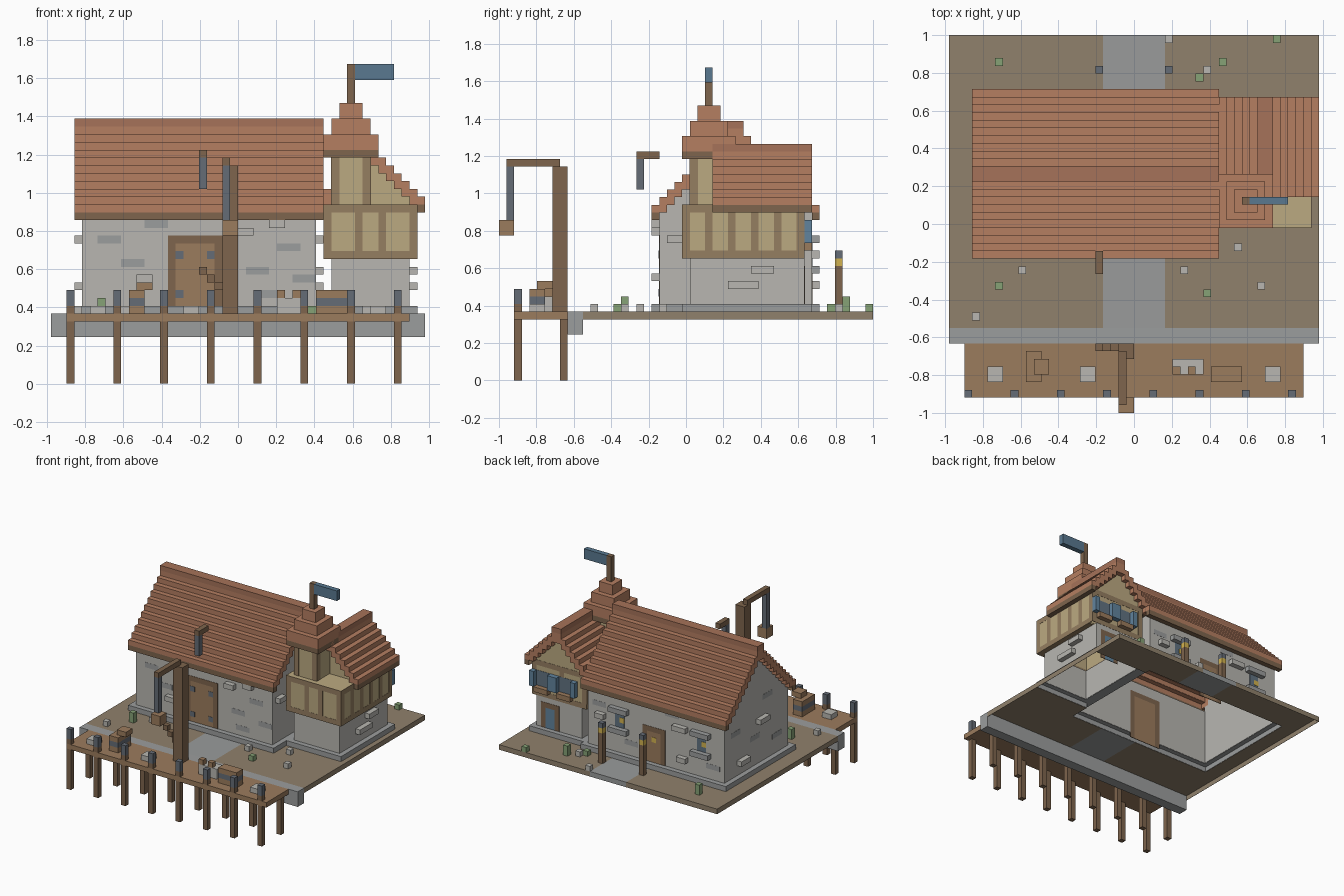
import bpy, bmesh
from mathutils import Vector

if "Cube" in bpy.data.objects:
    bpy.data.objects.remove(bpy.data.objects["Cube"])

U = 2 / 49                      # one block; all coordinates below are in blocks
T = .05                         # thickness of thin shells
MATS = {}
COL = dict(stone=(.48, .47, .44), dark_stone=(.33, .34, .34), wood=(.21, .13, .075),
           plank=(.33, .20, .11), plaster=(.50, .40, .22), tile=(.46, .21, .12),
           ridge=(.38, .17, .10), earth=(.28, .22, .15), path=(.32, .33, .33),
           iron=(.13, .15, .18), blue=(.12, .23, .34), flag=(.10, .19, .28),
           grass=(.24, .36, .18), glow=(.65, .45, .08), glass=(.12, .17, .22),
           timber=(.30, .21, .12))


def boxes(name, col, *items):
    """One object made of boxes given as (x0, x1, y0, y1, z0, z1) in blocks."""
    bm = bmesh.new()
    for x0, x1, y0, y1, z0, z1 in items:
        for v in bmesh.ops.create_cube(bm, size=1)['verts']:
            v.co = Vector((((x0 + x1) / 2 + v.co.x * (x1 - x0) - 24) * U,
                           ((y0 + y1) / 2 + v.co.y * (y1 - y0) - 24.5) * U,
                           ((z0 + z1) / 2 + v.co.z * (z1 - z0)) * U))
    me = bpy.data.meshes.new(name)
    bm.to_mesh(me)
    bm.free()
    if col not in MATS:
        MATS[col] = bpy.data.materials.new(col)
        MATS[col].diffuse_color = (*COL[col], 1)
    me.materials.append(MATS[col])
    ob = bpy.data.objects.new(name, me)
    bpy.context.collection.objects.link(ob)
    return ob


def ring(x0, x1, y0, y1, z0, z1, t=T):
    """Four walls round a hollow rectangle."""
    return [(x0, x1, y0, y0 + t, z0, z1), (x0, x1, y1 - t, y1, z0, z1),
            (x0, x0 + t, y0 + t, y1 - t, z0, z1), (x1 - t, x1, y0 + t, y1 - t, z0, z1)]


def stepped_roof(a0, a1, b0, b1, z, n):
    """Stepped roof shell: ridge along a, eaves at b0 and b1; boxes as (a, a, b, b, z, z)."""
    out = []
    for k in range(n):
        top = z + 2 + k
        for b, riser in ((b0 + k, b0 + k), (b1 - 1 - k, b1 - k - T)):
            out += [(a0, a1, b, b + 1, top - T, top), (a0, a1, riser, riser + T, top - 1, top)]
            out += [(a, a + 1, b, b + 1, top - 2 + (k == 0), top - T) for a in (a0, a1 - 1)]
    return out


def eaves(a0, a1, b0, b1, z):
    """Hollow fascia and soffit under both eaves of a stepped roof."""
    return [box for b, f in ((b0, b0), (b1 - 1, b1 - T))
            for box in ((a0, a1, f, f + T, z, z + 1), (a0, a1, b, b + 1, z, z + T),
                        (a0, a0 + T, b, b + 1, z, z + 1), (a1 - T, a1, b, b + 1, z, z + 1))]


def swap(items):
    """Turn boxes a quarter: the ridge axis becomes y."""
    return [(b0, b1, a0, a1, z0, z1) for a0, a1, b0, b1, z0, z1 in items]


# Ground skin, open under the hollow buildings, with a rim, path and sea wall
G = (9 - T, 9)
boxes("ground", "earth", (0, 20, 11, 20, *G), (28, 48, 11, 20, *G), (0, 20, 42, 49, *G),
      (28, 48, 42, 49, *G), (0, 3, 20, 42, *G), (47, 48, 20, 42, *G), (35, 47, 20, 24, *G),
      (35, 47, 41, 42, *G))
boxes("ground_rim", "earth", (0, T, 11, 49, 8, 9), (48 - T, 48, 11, 49, 8, 9),
      (0, 20, 49 - T, 49, 8, 9), (28, 48, 49 - T, 49, 8, 9))
boxes("path", "path", (20, 28, 11, 20, *G), (20, 28, 42, 49, *G), (20, 28, 49 - T, 49, 8, 9))
boxes("sea_wall", "dark_stone", (0, 48, 9, 11, 6, 9))

# Dock
post_x = range(2, 45, 6)
boxes("dock_deck", "plank", (2, 46, 2, 9, 8, 9))
boxes("dock_piles", "wood", *[(x, x + 1, y, y + 1, 0, 8) for x in post_x for y in (2, 8)])
boxes("mooring_posts", "wood", *[(x, x + 1, 2, 3, 9, 10) for x in post_x])
boxes("mooring_caps", "iron", *[(x, x + 1, 2, 3, 10, 12) for x in post_x])

# Cargo on the dock
boxes("stone_blocks", "stone", *[(x, x + 2, 4, 6, 9, 10) for x in (5, 17, 41)])
boxes("crates", "plank", (10, 12, 4, 8, 9, 10), (10, 12, 4, 8, 11, 12), (11, 13, 5, 7, 12, 13),
      (34, 38, 4, 6, 9, 10), (34, 38, 4, 6, 11, 12))
boxes("crate_bands", "iron", (10, 12, 4, 8, 10, 11), (34, 38, 4, 6, 10, 11))
boxes("fish_tray", "stone", (29, 33, 5, 7, 9, 11))
boxes("fish_tray_lids", "plank", (29, 30, 5, 6, 11, 12), (31, 32, 5, 6, 11, 12))

# Loading crane
boxes("crane_post", "wood", (22, 24, 7, 9, 9, 28))
boxes("crane_arm", "wood", (22, 23, 1, 8, 28, 29))
boxes("crane_brace", "wood", *[(21 - i, 22 - i, 8, 9, 12 + i, 13 + i) for i in range(3)])
boxes("crane_chain", "iron", (22, 23, 1, 2, 21, 28))
boxes("crane_bucket", "plank", (22, 24, 0, 2, 19, 21))

# Main house walls, plinth and gables
boxes("house_walls", "stone", *ring(4, 34, 21, 41, 10, 21))
boxes("house_plinth", "dark_stone", *ring(3, 35, 20, 42, 10 - T, 10, 1),
      *ring(3, 35, 20, 42, 9, 10)[:3], (35 - T, 35, 20, 24, 9, 10), (35 - T, 35, 41, 42, 9, 10))
boxes("house_gables", "stone", *[(x, x + T, 21 + k, 41 - k, 21 + k, 22 + k)
                                 for x in (4, 34 - T) for k in range(10)])

# Main roof, stepped courses on both slopes
boxes("house_roof", "tile", *stepped_roof(3, 35, 20, 42, 21, 11))
boxes("house_ridge", "ridge", (3, 35, 30, 32, 33, 34))
boxes("house_eaves", "wood", *eaves(3, 35, 20, 42, 21))
boxes("roof_hook_arm", "wood", (19, 20, 18, 21, 29, 30))
boxes("roof_hook", "iron", (19, 20, 18, 19, 25, 29))

# Front and back doors
E = .06
for side, x0, x1, y, top in (("front", 15, 22, 21, 19), ("back", 17, 22, 41, 17)):
    boxes(side + "_door_frame", "wood", (x0, x0 + 1, y - E, y + E, 9, top),
          (x1 - 1, x1, y - E, y + E, 9, top), (x0 + 1, x1 - 1, y - E, y + E, top - 1, top))
    boxes(side + "_door", "plank", (x0 + 1, x1 - 1, y - E, y + E, 9, top - 1))
boxes("front_door_studs", "iron", *[(x, x + 1, 21 - 2 * E, 21, z, z + 1)
                                    for x in (16, 20) for z in (11, 16)])
boxes("back_door_pane", "glow", (19, 20, 41, 41 + 2 * E, 14, 15))

# Back windows with stone sills and lintels
for n, x in enumerate((7, 25)):
    boxes(f"back_window_{n}", "glass", (x + 1, x + 3, 41 - E, 41 + E, 15, 18))
    boxes(f"back_window_stone_{n}", "dark_stone", (x, x + 4, 41, 42, 18, 19),
          (x, x + 4, 41, 42, 14, 15))
    boxes(f"back_window_light_{n}", "glow", (x + 1, x + 2, 41, 41 + 2 * E, 16, 17))

# Loose stones standing proud of the walls
boxes("proud_stones", "stone", (24, 26, 20, 21, 19, 20), (28, 30, 20, 21, 20, 21),
      (11, 13, 20, 21, 13, 14), (46, 47, 33, 36, 14, 15), (46, 47, 30, 34, 12, 13),
      (3, 4, 28, 31, 18, 19), (3, 4, 34, 37, 12, 13), (34, 35, 22, 24, 18, 19),
      (34, 35, 28, 31, 14, 15), (34, 35, 32, 35, 12, 13), (12, 15, 41, 42, 18, 19),
      (12, 14, 41, 42, 12, 13), (30, 32, 41, 42, 16, 17))
# Flush patches of darker masonry
boxes("wall_patches", "dark_stone",
      *[(x, x + 3, 21 - .03, 21, z, z + 1) for x, z in
        ((6, 18), (9, 15), (25, 14), (29, 17), (26, 11), (31, 13), (12, 20))],
      *[(x, x + 3, 41, 41.03, z, z + 1) for x, z in ((5, 12), (14, 20), (23, 12), (30, 18))],
      *[(4 - .03, 4, y, y + 3, z, z + 1) for y, z in ((23, 13), (30, 15), (36, 18), (26, 22))])

# Wing: stone ground floor, jettied timber storey
boxes("wing_walls", "stone", *ring(36, 46, 25, 40, 10, 16))
boxes("wing_plinth", "dark_stone", *ring(35, 47, 24, 41, 10 - T, 10, 1),
      *[b for i, b in enumerate(ring(35, 47, 24, 41, 9, 10)) if i != 2])
boxes("wing_upper", "plaster", *ring(35, 47, 24, 40, 16, 23))
boxes("wing_jetty", "timber", *ring(35, 47, 24, 40, 16, 16 + T, 1)[:1],
      *ring(35, 47, 24, 40, 16, 16 + T, 1)[2:])
boxes("wing_top", "plaster", (35, 47, 24, 25, 23 - T, 23), (41, 47, 25, 29, 23 - T, 23),
      (35, 36, 25, 29, 23 - T, 23))
P = .04
beams = [b for z in (16, 22) for b in ring(35 - P, 47 + P, 24 - P, 40 + P, z, z + 1 + .02, .1)]
beams += [(x, x + 1, 24 - P, 24 + P, 17, 22) for x in (35, 39, 42, 46)]
beams += [(x, x + 1, 40 - P, 40 + P, 17, 22) for x in (35, 40, 46)]
beams += [(x - P, x + P, y, y + 1, 17, 22) for x in (35, 47) for y in (24, 27, 30, 33, 36, 39)]
boxes("wing_timber", "timber", *beams)

# Wing roof with ridge running front to back
boxes("wing_roof", "tile", *swap(stepped_roof(28, 41, 34, 48, 22, 7)))
boxes("wing_eaves", "wood", *swap(eaves(28, 41, 34, 48, 22)))
boxes("wing_ridge", "ridge", (40, 42, 28, 41, 30, 31))
boxes("wing_gables", "plaster", *[(35 + k, 47 - k, y, y + T, 22 + k, 23 + k)
                                  for y in (29, 40 - T) for k in range(1, 6)])

# Wing back: door, window shutters and flower boxes
boxes("wing_back_door", "blue", (42, 44, 40 - E, 40 + E, 9, 14))
boxes("wing_back_door_frame", "wood", (41, 42, 40 - E, 40 + E, 9, 15),
      (44, 45, 40 - E, 40 + E, 9, 15), (42, 44, 40 - E, 40 + E, 14, 15))
boxes("wing_shutters", "blue", *[(x, x + w, 40, 41, 18, 21)
                                 for x, w in ((37, 1), (41, 2), (46, 1))])
boxes("wing_windows", "glass", (38, 41, 40 - E, 40 + E, 18, 21), (43, 46, 40 - E, 40 + E, 18, 21))
boxes("wing_flower_boxes", "plank", (38, 41, 40, 41, 17, 18), (43, 46, 40, 41, 17, 18))

# Turret with tiered cap, pole and flag
boxes("turret_walls", "plaster", *ring(36, 41, 25, 30, 23, 29))
boxes("turret_posts", "timber", *[(x - P, x + 1 + P, y - P, y + 1 + P, 23, 29)
                                  for x in (36, 40) for y in (25, 29)])
boxes("turret_eave", "wood", *ring(35, 42, 24, 31, 29, 30, 1))
boxes("turret_roof", "tile", *ring(35, 42, 24, 31, 30, 32, 1), *ring(36, 41, 25, 30, 32, 34, 1),
      (37, 40, 26, 29, 34, 36))
boxes("flag_pole", "wood", (38, 39, 27, 28, 36, 41))
boxes("flag", "flag", (39, 44, 27, 28, 39, 41))

# Lamp posts beside the back path
for n, x in enumerate((19, 28)):
    boxes(f"lamp_post_{n}", "wood", (x, x + 1, 44, 45, 9, 15))
    boxes(f"lamp_light_{n}", "glow", (x, x + 1, 44, 45, 15, 16))
    boxes(f"lamp_cap_{n}", "iron", (x, x + 1, 44, 45, 16, 17))

# Grass tufts and pebbles
boxes("grass", "grass", *[(x, x + 1, y, y + 1, 9, 9 + h) for x, y, h in
      ((6, 45, 2), (32, 43, 1), (35, 45, 2), (42, 48, 1), (6, 16, 2), (33, 15, 1))])
boxes("pebbles", "stone", *[(x, x + 1, y, y + 1, 9, 10) for x, y in
      ((28, 48), (33, 44), (37, 21), (30, 18), (9, 18), (3, 12), (40, 16))])

for m in bpy.data.materials:
    if m.users and not m.is_grease_pencil:
        m.use_nodes = True
        m.node_tree.nodes["Principled BSDF"].inputs["Base Color"].default_value = m.diffuse_color
